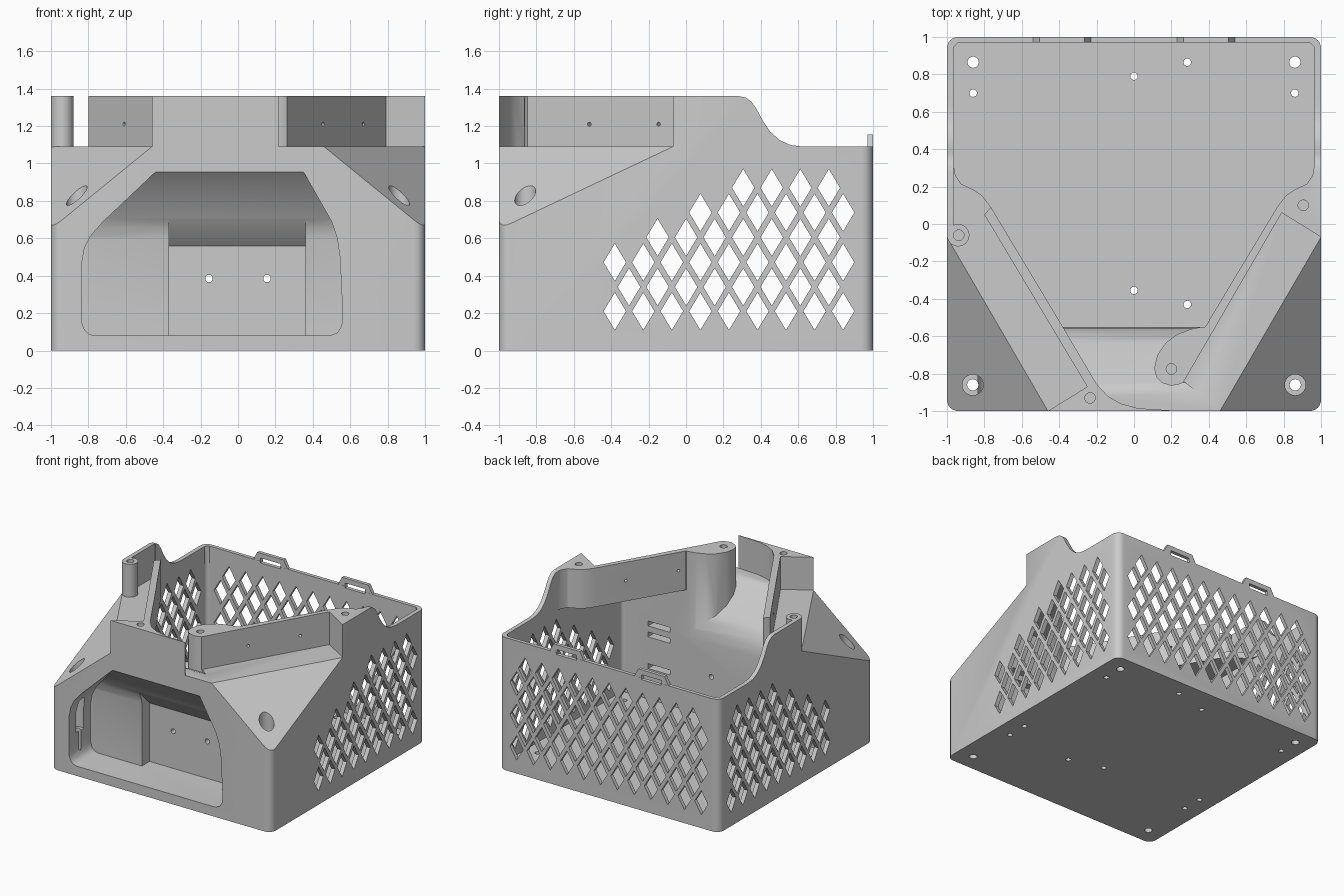
import bpy, bmesh
from math import pi, cos, sin
from mathutils import Vector, Matrix

cube = bpy.data.objects.get("Cube")
if cube:
    bpy.data.objects.remove(cube)

grey = bpy.data.materials.new("plastic_grey")
grey.use_nodes = True
COL = (0.6, 0.6, 0.6, 1)
grey.diffuse_color = COL
grey.node_tree.nodes["Principled BSDF"].inputs["Base Color"].default_value = COL


def finish(bm, name):
    bmesh.ops.recalc_face_normals(bm, faces=bm.faces)
    if bm.calc_volume(signed=True) < 0:
        bmesh.ops.reverse_faces(bm, faces=bm.faces)
    mesh = bpy.data.meshes.new(name)
    bm.to_mesh(mesh)
    bm.free()
    mesh.materials.append(grey)
    ob = bpy.data.objects.new(name, mesh)
    bpy.context.collection.objects.link(ob)
    return ob


def add_prism(bm, pts, axis, lo, hi):
    """Closed prism of a 2D outline along an axis (the other two axes in order)."""
    def place(p, h):
        return {"x": (h, *p), "y": (p[0], h, p[1]), "z": (*p, h)}[axis]
    a = [bm.verts.new(place(p, lo)) for p in pts]
    b = [bm.verts.new(place(p, hi)) for p in pts]
    bm.faces.new(a[::-1])
    bm.faces.new(b)
    for i in range(len(pts)):
        bm.faces.new((a[i - 1], a[i], b[i], b[i - 1]))


def prism(name, pts, axis, lo, hi):
    bm = bmesh.new()
    add_prism(bm, pts, axis, lo, hi)
    return finish(bm, name)


def circle(x, y, r, n=24):
    return [(x + r * cos(2 * pi * i / n), y + r * sin(2 * pi * i / n)) for i in range(n)]


def rect(x0, x1, y0, y1):
    return [(x0, y0), (x1, y0), (x1, y1), (x0, y1)]


def rounded(x0, x1, y0, y1, r, n=6):
    pts = []
    for q, (x, y) in enumerate([(x1 - r, y1 - r), (x0 + r, y1 - r), (x0 + r, y0 + r), (x1 - r, y0 + r)]):
        pts += [(x + r * cos(pi / 2 * (q + i / n)), y + r * sin(pi / 2 * (q + i / n))) for i in range(n + 1)]
    return pts


def volume(mesh):
    bm = bmesh.new()
    bm.from_mesh(mesh)
    v = bm.calc_volume(signed=True)
    bm.free()
    return v


def combine(ob, tool, op="DIFFERENCE"):
    """Boolean with the first solver that gives a plausible volume."""
    v0, vt = volume(ob.data), volume(tool.data)
    low = {"DIFFERENCE": max(v0 - vt, 0), "UNION": v0, "INTERSECT": 0}[op]
    high = v0 + vt if op == "UNION" else v0
    mod = ob.modifiers.new("cut", "BOOLEAN")
    mod.operation, mod.object = op, tool
    for solver in ("MANIFOLD", "EXACT"):
        mod.solver = solver
        deps = bpy.context.evaluated_depsgraph_get()
        mesh = bpy.data.meshes.new_from_object(ob.evaluated_get(deps))
        v = volume(mesh)
        if len(mesh.polygons) > 3 and v > 1e-5 and low - 1e-3 < v < high + 1e-3:
            ob.data = mesh
            break
    ob.modifiers.remove(mod)
    bpy.data.objects.remove(tool)
    return ob


def chamfer(side, drop=0):
    """Corner wedge with a slanted underside."""
    base = [(1.3, -1.3, 0.263), (1.108, 0.116, 1.09), (0.352, -1.186, 1.09)]
    bm = bmesh.new()
    a = [bm.verts.new((side * x, y, z - drop)) for x, y, z in base]
    b = [bm.verts.new((side * x, y, 1.6)) for x, y, z in base]
    bm.faces.new(a[::-1])
    bm.faces.new(b)
    for i in range(3):
        bm.faces.new((a[i - 1], a[i], b[i], b[i - 1]))
    return finish(bm, "corner_wedge")


TOP, DECK = 1.36, 1.09
housing = prism("housing", rounded(-1, 1, -1, 1, 0.06), "z", 0, TOP)

# Lowered rear rim with an S-shaped step
step = [(0.28, 1.5), (0.28, TOP), (0.32, 1.352), (0.35, 1.33), (0.375, 1.295), (0.41, 1.23),
        (0.45, 1.17), (0.50, 1.125), (0.56, 1.098), (0.63, DECK), (1.1, DECK), (1.1, 1.5)]
combine(housing, prism("rim_step", step, "x", -1.2, 1.2))

# Slanted front corners
for s in (-1, 1):
    combine(housing, chamfer(s))

# Ledges beside the diagonal walls
front_end = [(0.25, -0.87), (0.46, -1.0), (0.5, -1.3), (1.3, -1.3)]
left_ledge = front_end + [(1.3, -0.256), (0.79, 0.06)]
combine(housing, prism("left_ledge", left_ledge, "z", DECK, 1.6))
right_ledge = [(-x, y) for x, y in front_end] + [(-1.3, -0.06), (-0.965, -0.06), (-0.965, 0.3),
                                                 (-0.80, 0.3), (-0.74, 0.12), (-0.80, 0.05)]
combine(housing, prism("right_ledge", right_ledge, "z", DECK, 1.6))

# Lower chamber, its ceiling following the slanted corners
chamber = prism("chamber", rounded(-0.965, 0.965, -0.55, 0.97, 0.03), "z", 0.05, 1.04)
for s in (-1, 1):
    combine(chamber, chamfer(s, 0.07))
combine(housing, chamber)

# Open top between the diagonal walls
bend = [(0.965, 0.32), (0.955, 0.26), (0.925, 0.215), (0.86, 0.185), (0.81, 0.15), (0.765, 0.09)]
well = [(-0.94, 0.97), (-0.965, 0.945)] + [(-x, y) for x, y in bend] + [(-0.38, -0.55), (0.38, -0.55)]
well += bend[::-1] + [(0.965, 0.945), (0.94, 0.97)]
combine(housing, prism("well", well, "z", 0.95, 1.6))

# Chute running from the front lip into the chamber
plan = [(-0.41, -0.5), (-0.20, -0.855), (-0.14, -0.92), (-0.07, -0.96), (0.02, -0.985), (0.22, -0.998),
        (0.22, -1.1), (0.52, -1.1), (0.46, -1.0), (0.27, -0.845), (0.24, -0.857), (0.2, -0.865),
        (0.15, -0.85), (0.12, -0.82), (0.108, -0.77), (0.125, -0.70), (0.17, -0.635), (0.23, -0.59),
        (0.30, -0.563), (0.385, -0.545), (0.41, -0.5)]
slope = [(-1.2, DECK), (-0.90, DECK), (-0.86, 1.075), (-0.64, 0.86), (-0.59, 0.80), (-0.56, 0.73),
         (-0.549, 0.65), (-0.4, 0.65), (-0.4, 1.6), (-1.2, 1.6)]
chute = combine(prism("chute", plan, "z", 0.5, 1.5), prism("slope", slope, "x", -1, 1), "INTERSECT")
combine(housing, chute)

# Front niche with sloping roof and deeper centre pocket
mouth = [(-0.77, 0.08), (0.49, 0.08), (0.53, 0.095), (0.553, 0.13), (0.56, 0.18), (0.545, 0.5),
         (0.53, 0.60), (0.50, 0.69), (0.35, 0.955), (-0.44, 0.955), (-0.72, 0.69), (-0.79, 0.61),
         (-0.82, 0.55), (-0.835, 0.47), (-0.835, 0.15), (-0.82, 0.11), (-0.80, 0.09)]
roof = [(-1.1, 0), (-0.72, 0), (-0.72, 0.60), (-0.735, 0.655), (-0.76, 0.71), (-1.0, 0.955), (-1.1, 1.055)]
niche = combine(prism("niche", mouth, "y", -1.05, -0.6), prism("roof", roof, "x", -1.2, 1.2), "INTERSECT")
combine(housing, niche)
pocket = [(-0.9, 0.08), (-0.62, 0.08), (-0.62, 0.56), (-0.9, 0.85)]
combine(housing, prism("pocket", pocket, "x", -0.37, 0.36))

# Screw post on the right wall
combine(housing, prism("screw_post", circle(-0.94, -0.06, 0.06), "z", 1.06, TOP), "UNION")

# Latch tabs on the rear rim
for x in (-0.385, 0.385):
    tab = [(x - 0.155, 1.05), (x + 0.155, 1.05), (x + 0.155, DECK), (x + 0.12, 1.155), (x - 0.12, 1.155),
           (x - 0.155, DECK)]
    combine(housing, prism("latch_tab", tab, "y", 0.971, 0.999), "UNION")
    combine(housing, prism("latch_slot", rect(x - 0.09, x + 0.09, 1.075, 1.115), "y", 0.9, 1.1))

# Diamond lattice: (height, staggered row, holes along the side)
rows = [(0.21, 0, 9), (0.34, 1, 8), (0.472, 0, 9), (0.605, 1, 7), (0.738, 0, 6), (0.87, 1, 4)]


def diamond(c, z):
    return [(c - 0.06, z), (c, z - 0.1), (c + 0.06, z), (c, z + 0.1)]


grid = bmesh.new()
for z, odd, count in rows:
    start = 0.84 - 0.0763 * odd
    for s in (-1, 1):
        for k in range(count):
            add_prism(grid, diamond(start - 0.1526 * k, z), "x", s * 0.93, s * 1.1)
    for k in range(12 - odd):
        add_prism(grid, diamond(start - 0.1526 * k, z), "y", 0.93, 1.1)
combine(housing, finish(grid, "lattice"))

# Floor holes, post bores and panel holes
bores = bmesh.new()
for s in (-1, 1):
    for y, r in [(0.865, 0.03), (0.70, 0.02), (-0.26, 0.02), (-0.43, 0.02)]:
        add_prism(bores, circle(s * 0.86, y, r), "z", -0.1, 0.2)
    add_prism(bores, circle(s * 0.862, -0.86, 0.03), "z", -0.1, 0.35)
    add_prism(bores, circle(s * 0.155, 0.385, 0.02), "y", -0.68, -0.5)
for x, y in [(0, 0.79), (0.285, 0.865), (0, -0.355), (0.285, -0.43)]:
    add_prism(bores, circle(x, y, 0.02), "z", -0.1, 0.2)
for x, y in [(0.2, -0.775), (0.905, 0.1), (-0.235, -0.93), (-0.937, -0.06)]:
    add_prism(bores, circle(x, y, 0.028), "z", 1.15, 1.5)
for z in (0.30, 0.56, 0.65):
    add_prism(bores, rect(0.53, 0.73, z, z + 0.04), "y", -0.62, -0.5)
combine(housing, finish(bores, "bores"))

# Wide screwdriver shafts in the slanted corners
for s in (-1, 1):
    combine(housing, prism("screw_shaft", circle(s * 0.862, -0.86, 0.056), "z", 0.3, 1.2))

# Small pin holes through the diagonal walls
pins = bmesh.new()
for x, y in [(0.46, -0.52), (0.675, -0.15), (-0.61, -0.27)]:
    side = Vector((0.865 if x > 0 else -0.865, -0.5, 0))
    turn = side.to_track_quat("Z", "Y").to_matrix().to_4x4()
    bmesh.ops.create_cone(pins, cap_ends=True, segments=12, radius1=0.011, radius2=0.011, depth=0.3,
                          matrix=Matrix.Translation((x, y, 1.21)) @ turn)
combine(housing, finish(pins, "pin_holes"))

bpy.ops.object.select_all(action="DESELECT")
housing.select_set(True)
bpy.context.view_layer.objects.active = housing
bpy.ops.object.shade_smooth_by_angle(angle=0.55)
